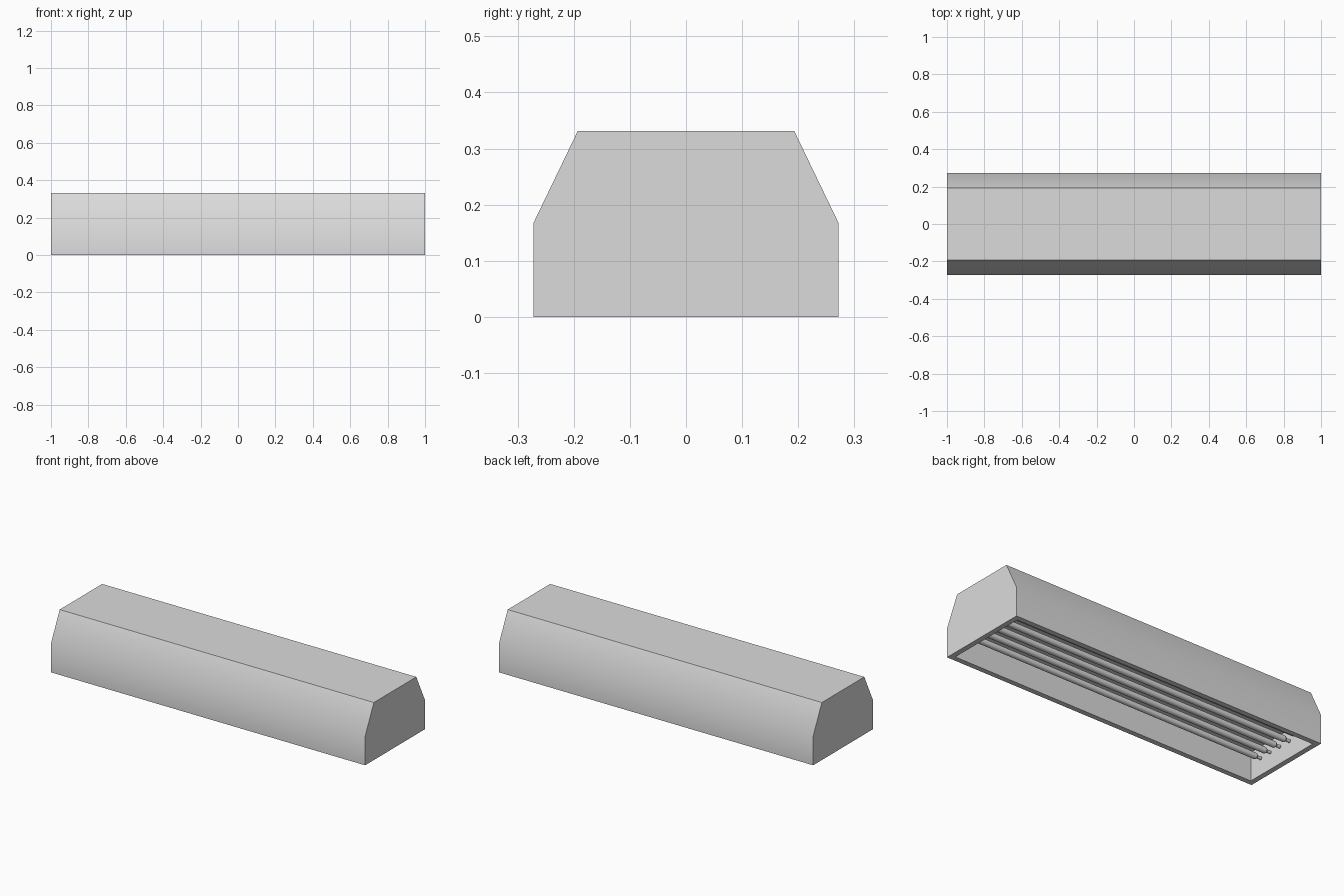
import bpy
import bmesh
from math import pi, radians

if "Cube" in bpy.data.objects:
    bpy.data.objects.remove(bpy.data.objects["Cube"])

SHADE = (0.71, 0.71, 0.71, 1)
WALL = 0.042
grey = bpy.data.materials.new("light_grey")
grey.use_nodes = True
grey.diffuse_color = SHADE
grey.node_tree.nodes["Principled BSDF"].inputs["Base Color"].default_value = SHADE


def finish(bm, name):
    """Turn a bmesh into a smooth shaded object with sharp edges kept."""
    bmesh.ops.recalc_face_normals(bm, faces=bm.faces)
    mesh = bpy.data.meshes.new(name)
    bm.to_mesh(mesh)
    bm.free()
    mesh.materials.append(grey)
    obj = bpy.data.objects.new(name, mesh)
    bpy.context.collection.objects.link(obj)
    bpy.ops.object.select_all(action="DESELECT")
    obj.select_set(True)
    bpy.context.view_layer.objects.active = obj
    bpy.ops.object.shade_smooth_by_angle(angle=radians(30))
    return obj


def extrude(bm, face, offset):
    """Extrude one face along an offset."""
    geom = bmesh.ops.extrude_face_region(bm, geom=[face])["geom"]
    verts = [v for v in geom if isinstance(v, bmesh.types.BMVert)]
    bmesh.ops.translate(bm, vec=offset, verts=verts)


# Housing: cross-section swept along x, with a recess pushed into the underside
bm = bmesh.new()
half = [(0.272, 0), (0.272, 0.167), (0.193, 0.331)]
section = half + [(-y, z) for y, z in reversed(half)]
end = bm.faces.new([bm.verts.new((-1, y, z)) for y, z in section])
extrude(bm, end, (2, 0, 0))
bmesh.ops.recalc_face_normals(bm, faces=bm.faces)
underside = min(bm.faces, key=lambda f: f.calc_center_median().z)
bmesh.ops.inset_region(bm, faces=[underside], thickness=WALL)
extrude(bm, underside, (0, 0, 0.165))
if underside.is_valid:
    bmesh.ops.delete(bm, geom=[underside], context="FACES_ONLY")
finish(bm, "housing")

# Tubes: a lathed outline whose narrow pins reach the end walls
tip = 1 - WALL
outline = [(tip, 0), (tip, 0.009), (tip - 0.025, 0.009), (tip - 0.035, 0.017)]
outline += [(-x, r) for x, r in reversed(outline)]
for i in range(5):
    bm = bmesh.new()
    verts = [bm.verts.new((x, 0, r)) for x, r in outline]
    edges = [bm.edges.new(pair) for pair in zip(verts, verts[1:])]
    bmesh.ops.spin(bm, geom=verts + edges, cent=(0, 0, 0), axis=(1, 0, 0),
                   angle=2 * pi, steps=16)
    bmesh.ops.remove_doubles(bm, verts=bm.verts, dist=0.0005)
    tube = finish(bm, f"tube_{i + 1}")
    tube.location = (0, (i - 2) * 0.075, 0.086)
